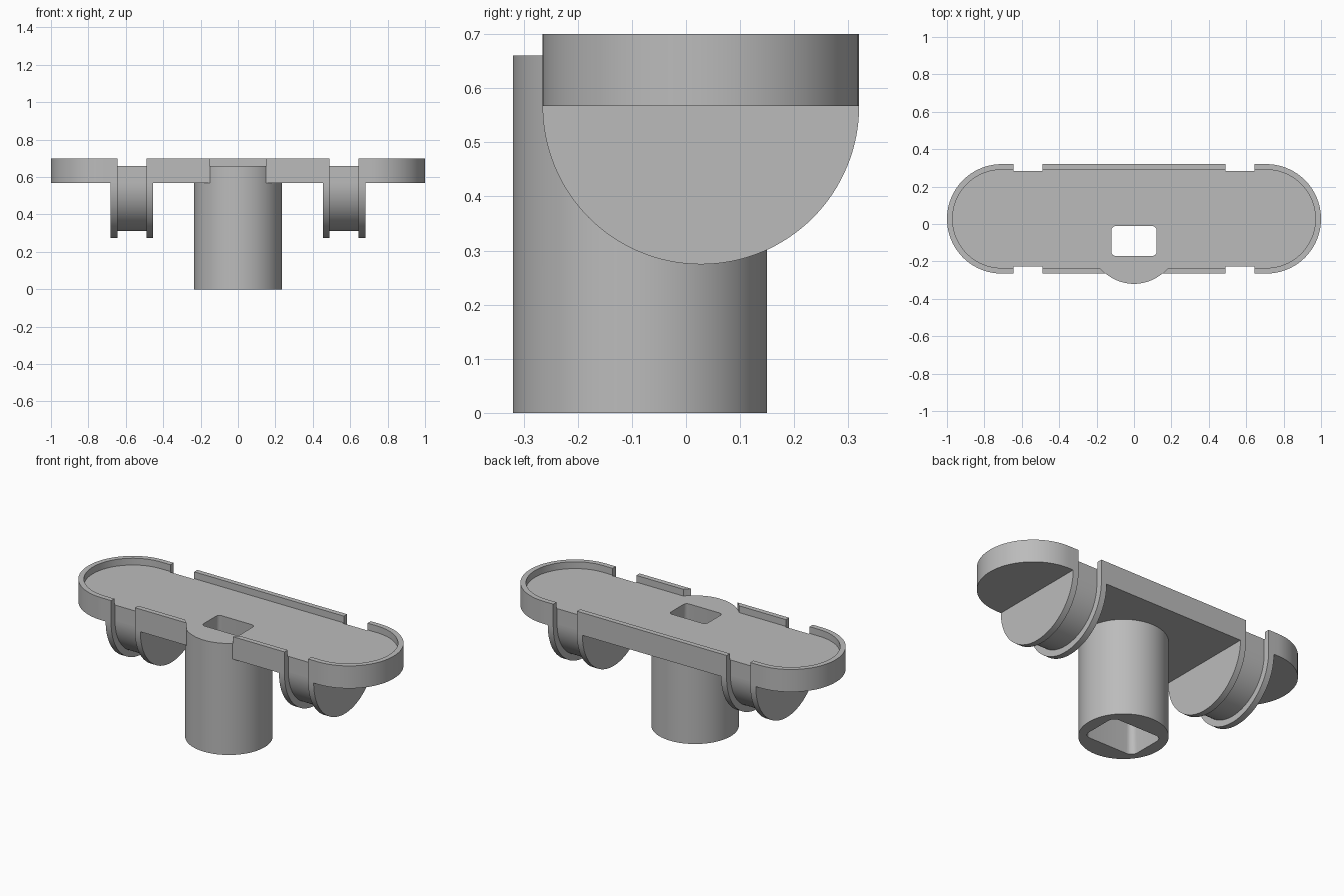
import bpy, bmesh
from math import sin, cos, pi
from mathutils import Vector

cube = bpy.data.objects.get("Cube")
if cube:
    bpy.data.objects.remove(cube, do_unlink=True)

# Main sizes
MID_Y = 0.0275          # centre line of the tray
R = 0.2925              # tray end radius and cradle flange radius
GROOVE_R = 0.256
HALF = 1.0 - R          # centre of each rounded end
BASE, FLOOR, TOP = 0.567, 0.66, 0.70
WALL = 0.03
GAP = (0.49, 0.645)     # notch along x
FLANGE = 0.036
COL_Y, COL_R = -0.085, 0.235

grey = bpy.data.materials.new("plain grey")
grey.use_nodes = True
COLOUR = (0.5, 0.5, 0.5, 1)
grey.diffuse_color = COLOUR
grey.node_tree.nodes["Principled BSDF"].inputs["Base Color"].default_value = COLOUR


def arc(cx, cy, r, start, end, steps):
    return [(cx + r * cos(start + (end - start) * i / steps),
             cy + r * sin(start + (end - start) * i / steps)) for i in range(steps + 1)]


def stadium(r):
    return (arc(HALF, MID_Y, r, -pi / 2, pi / 2, 48)
            + arc(-HALF, MID_Y, r, pi / 2, 3 * pi / 2, 48))


def circle(r):
    return arc(0, COL_Y, r, 0, 2 * pi, 96)[:-1]


def rounded_rect(cy, w, d, r):
    pts = []
    for k, (sx, sy) in enumerate([(1, 1), (-1, 1), (-1, -1), (1, -1)]):
        pts += arc(sx * (w - r), cy + sy * (d - r), r, k * pi / 2, (k + 1) * pi / 2, 8)
    return pts


def loft(bm, lower, upper):
    """Solid between two matching rings of 3D points."""
    a = [bm.verts.new(p) for p in lower]
    b = [bm.verts.new(p) for p in upper]
    bm.faces.new(a[::-1])
    bm.faces.new(b)
    for i in range(len(a)):
        j = (i + 1) % len(a)
        bm.faces.new((a[i], a[j], b[j], b[i]))


def finish(name, bm):
    bmesh.ops.recalc_face_normals(bm, faces=bm.faces)
    mesh = bpy.data.meshes.new(name)
    bm.to_mesh(mesh)
    bm.free()
    mesh.materials.append(grey)
    obj = bpy.data.objects.new(name, mesh)
    bpy.context.collection.objects.link(obj)
    return obj


def upright(name, outline, z0, z1, upper=None):
    bm = bmesh.new()
    loft(bm, [(x, y, z0) for x, y in outline], [(x, y, z1) for x, y in upper or outline])
    return finish(name, bm)


def combine(target, tool, operation):
    """Apply a boolean and discard the tool object."""
    mod = target.modifiers.new("combine", 'BOOLEAN')
    mod.operation, mod.solver, mod.object = operation, 'EXACT', tool
    bpy.context.view_layer.update()
    mesh = bpy.data.meshes.new_from_object(
        target.evaluated_get(bpy.context.evaluated_depsgraph_get()))
    target.modifiers.clear()
    target.data = mesh
    bpy.data.objects.remove(tool, do_unlink=True)


def smooth(obj):
    bpy.ops.object.select_all(action='DESELECT')
    obj.select_set(True)
    bpy.context.view_layer.objects.active = obj
    bpy.ops.object.shade_smooth_by_angle(angle=0.5)


# Tray and hollow column as one body
body = upright("tray_and_column", stadium(R), BASE, TOP)
combine(body, upright("column", circle(COL_R), 0, TOP), 'UNION')

# Recessed floor, with the rim removed above the column
combine(body, upright("pocket_cutter", stadium(R - WALL), FLOOR, 0.8), 'DIFFERENCE')
combine(body, upright("column_top_cutter", circle(COL_R + 0.001), FLOOR, 0.8), 'DIFFERENCE')

# Strap notches through the rim
for sx in (-1, 1):
    for sy in (-1, 1):
        near, far = MID_Y + sy * GROOVE_R, MID_Y + sy * 0.4
        x0, x1 = sx * GAP[0], sx * GAP[1]
        box = [(x0, near), (x1, near), (x1, far), (x0, far)]
        combine(body, upright("notch_cutter", box, 0.5, 0.8), 'DIFFERENCE')

# Tapered socket through the column and floor
wide = rounded_rect(-0.09, 0.165, 0.12, 0.04)
narrow = rounded_rect(-0.091, 0.12, 0.079, 0.022)
combine(body, upright("socket_cutter", wide, -0.001, 0.67, narrow), 'DIFFERENCE')
smooth(body)

# Grooved half-round cradles under the tray
for side, name in ((1, "left_cradle"), (-1, "right_cradle")):
    bm = bmesh.new()
    for x0, x1, r in ((GAP[0] - FLANGE, GAP[0], R), (GAP[0], GAP[1], GROOVE_R),
                      (GAP[1], GAP[1] + FLANGE, R)):
        half = arc(MID_Y, BASE, r, pi, 2 * pi, 64)
        loft(bm, [(side * x0, y, z) for y, z in half], [(side * x1, y, z) for y, z in half])
    smooth(finish(name, bm))
